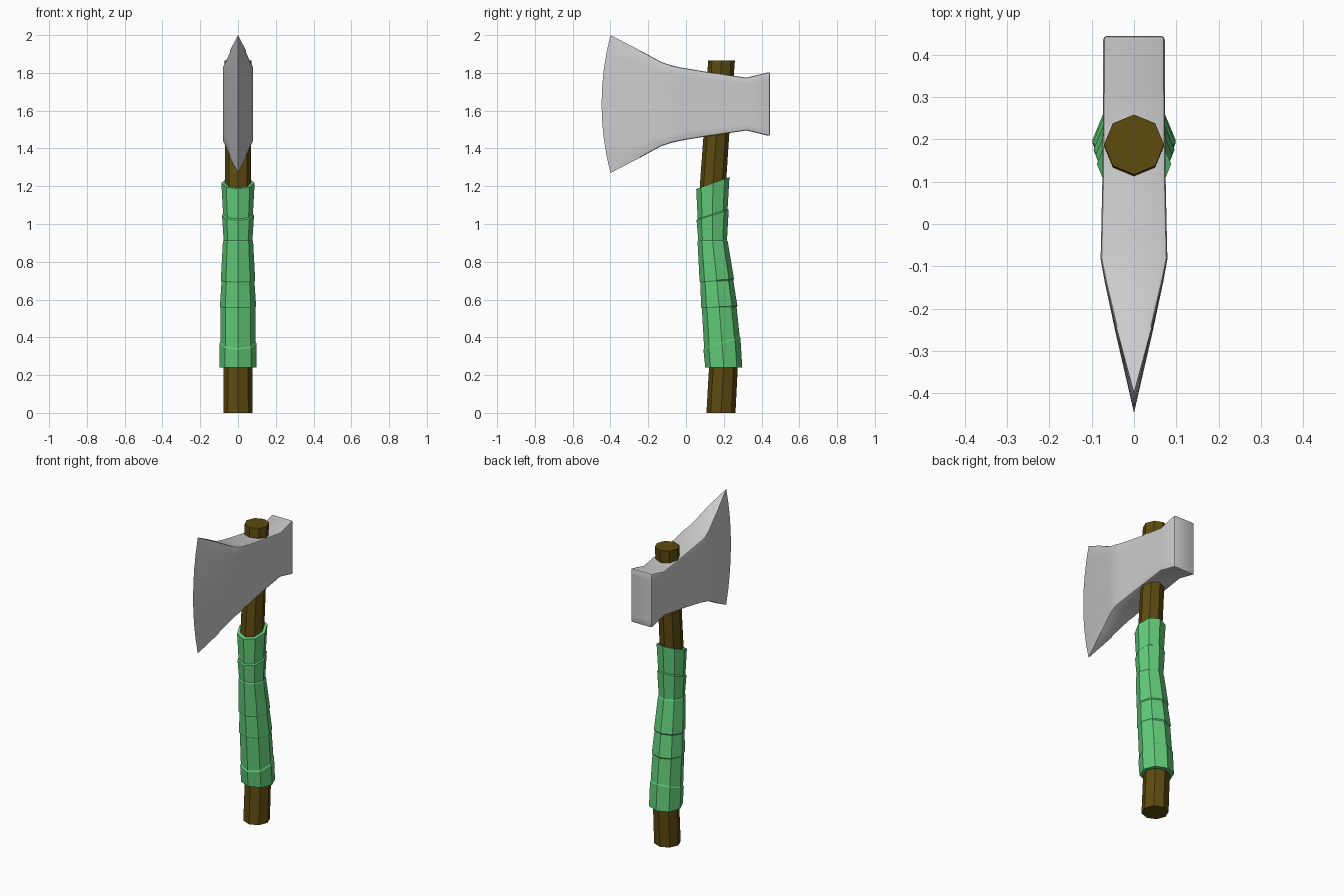
import bpy, bmesh
from math import cos, sin, pi, radians

if "Cube" in bpy.data.objects:
    bpy.data.objects.remove(bpy.data.objects["Cube"])


def make_object(name, bm, colour=None):
    bmesh.ops.recalc_face_normals(bm, faces=bm.faces[:])
    mesh = bpy.data.meshes.new(name)
    bm.to_mesh(mesh)
    bm.free()
    ob = bpy.data.objects.new(name, mesh)
    bpy.context.collection.objects.link(ob)
    if colour:
        mat = bpy.data.materials.new(name + "_colour")
        mat.diffuse_color = (*colour, 1)
        mat.use_nodes = True
        mat.node_tree.nodes["Principled BSDF"].inputs["Base Color"].default_value = mat.diffuse_color
        mesh.materials.append(mat)
    return ob


def octagon_loft(name, rings, colour):
    """Loft octagons given as (z, centre y, radius, tilt in z per y)."""
    bm = bmesh.new()
    loops = []
    for z, cy, r, tilt in rings:
        loop = []
        for i in range(8):
            a = i * pi / 4
            loop.append(bm.verts.new((r * cos(a), cy + r * sin(a), z + tilt * r * sin(a))))
        loops.append(loop)
    for a, b in zip(loops, loops[1:]):
        for i in range(8):
            j = (i + 1) % 8
            bm.faces.new((a[i], a[j], b[j], b[i]))
    bm.faces.new(loops[0][::-1])
    bm.faces.new(loops[-1])
    return make_object(name, bm, colour)


# Bent wooden handle
octagon_loft("handle", [
    (0, 0.185, 0.077, 0), (0.24, 0.198, 0.076, 0), (0.90, 0.14, 0.07, 0),
    (1.20, 0.142, 0.069, 0), (1.46, 0.16, 0.068, 0), (1.865, 0.188, 0.071, 0),
], (0.11, 0.07, 0.005))

# Grip wrap: bands that step out slightly where they overlap
bands = [  # z, centre y, radius below the step, radius above the step, tilt
    (0.24, 0.200, 0.098, 0.098, 0.0),
    (0.37, 0.190, 0.098, 0.094, 0.33),
    (0.56, 0.176, 0.092, 0.096, 0.03),
    (0.70, 0.163, 0.087, 0.091, 0.08),
    (0.91, 0.141, 0.080, 0.076, 0.0),
    (1.05, 0.141, 0.085, 0.079, 0.33),
    (1.22, 0.142, 0.088, 0.088, 0.36),
]
rings = []
for i, (z, cy, low, high, tilt) in enumerate(bands):
    if i > 0:
        rings.append((z - 0.003, cy, low, tilt))
    if i < len(bands) - 1:
        rings.append((z + 0.003 * (i > 0), cy, high, tilt))
octagon_loft("grip_wrap", rings, (0.12, 0.60, 0.19))

# Axe head: stations from poll to cutting edge (y, half height, half width, edge bulge)
MID = 1.635
stations = [
    (0.445, 0.17, 0.073, 0), (0.32, 0.14, 0.073, 0), (0.10, 0.172, 0.075, 0),
    (-0.04, 0.196, 0.078, 0), (-0.08, 0.206, 0.079, 0.003), (-0.13, 0.222, 0.069, 0.008),
    (-0.24, 0.282, 0.043, 0.02), (-0.40, 0.365, 0, 0.047),
]
STEPS = 8
bm = bmesh.new()
sides = {}
for s in (-1, 1):
    sides[s] = []
    for y, h, w, bulge in stations:
        column = []
        for k in range(STEPS + 1):
            t = 2 * k / STEPS - 1
            column.append(bm.verts.new((s * w, y - bulge * (1 - t * t), MID + h * t)))
        sides[s].append(column)
    for a, b in zip(sides[s], sides[s][1:]):
        for k in range(STEPS):
            bm.faces.new((a[k], a[k + 1], b[k + 1], b[k]))
left, right = sides[-1], sides[1]
for i in range(len(stations) - 1):
    for k in (0, STEPS):
        bm.faces.new((left[i][k], right[i][k], right[i + 1][k], left[i + 1][k]))
for k in range(STEPS):
    bm.faces.new((left[0][k], right[0][k], right[0][k + 1], left[0][k + 1]))
bmesh.ops.remove_doubles(bm, verts=bm.verts[:], dist=0.0001)
bmesh.ops.recalc_face_normals(bm, faces=bm.faces[:])

# Soft rim around the poll and along the head, leaving the blade sharp
rim = [e for e in bm.edges
       if min(v.co.y for v in e.verts) > -0.25 and e.calc_face_angle(0) > radians(50)]
bmesh.ops.bevel(bm, geom=rim, offset=0.009, segments=2, profile=0.5, affect='EDGES')
head = make_object("axe_head", bm)
bpy.context.view_layer.objects.active = head
head.select_set(True)
bpy.ops.object.shade_smooth_by_angle(angle=radians(30))
